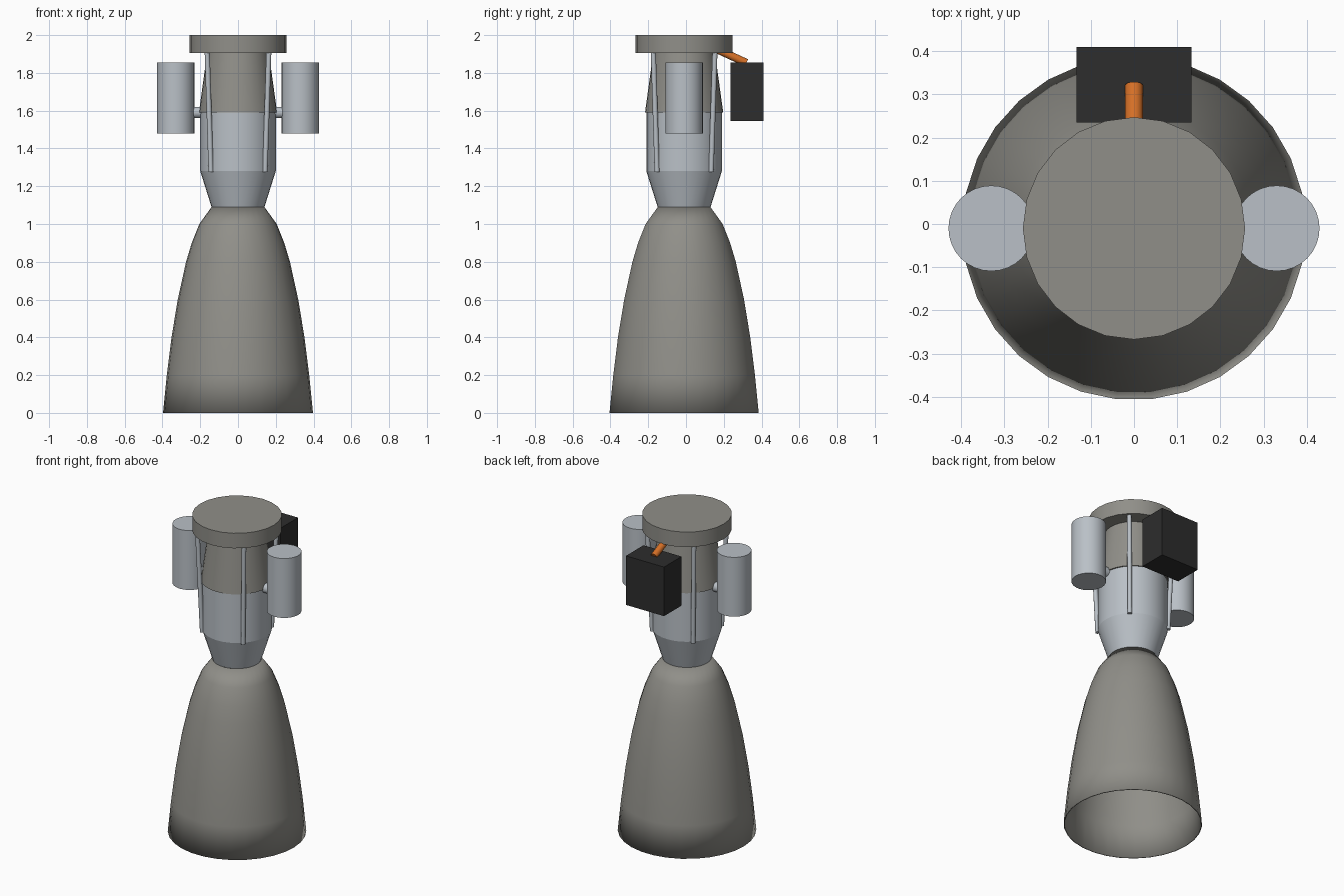
import bpy
import bmesh
import math
from mathutils import Vector

AXIS_Y = -0.01  # the round parts share this centre line

cube = bpy.data.objects.get("Cube")
if cube:
    bpy.data.objects.remove(cube, do_unlink=True)


def material(name, rgb):
    mat = bpy.data.materials.new(name)
    mat.use_nodes = True
    mat.diffuse_color = (*rgb, 1)
    mat.node_tree.nodes["Principled BSDF"].inputs["Base Color"].default_value = (*rgb, 1)
    return mat


GREY = material("warm grey metal", (0.28, 0.275, 0.25))
SILVER = material("pale silver", (0.49, 0.53, 0.57))
BLACK = material("matt black", (0.026, 0.026, 0.026))
ORANGE = material("orange pipe", (0.66, 0.16, 0.02))


def finish(name, bm, mat, angle=30):
    """Turn a bmesh into a shaded object."""
    bmesh.ops.recalc_face_normals(bm, faces=bm.faces)
    mesh = bpy.data.meshes.new(name)
    bm.to_mesh(mesh)
    bm.free()
    mesh.materials.append(mat)
    obj = bpy.data.objects.new(name, mesh)
    bpy.context.collection.objects.link(obj)
    bpy.ops.object.select_all(action='DESELECT')
    obj.select_set(True)
    bpy.context.view_layer.objects.active = obj
    bpy.ops.object.shade_smooth_by_angle(angle=math.radians(angle))
    return obj


def lathe(name, profile, mat, sides, caps=True, angle=30):
    """Revolve (radius, height) points about the centre line."""
    bm = bmesh.new()
    rings = []
    for r, z in profile:
        turns = [2 * math.pi * i / sides for i in range(sides)]
        rings.append([bm.verts.new((r * math.cos(a), AXIS_Y + r * math.sin(a), z))
                      for a in turns])
    for low, high in zip(rings, rings[1:]):
        for i in range(sides):
            j = (i + 1) % sides
            bm.faces.new((low[i], low[j], high[j], high[i]))
    if caps:
        bm.faces.new(rings[0])
        bm.faces.new(rings[-1])
    return finish(name, bm, mat, angle)


def rod(name, start, end, radius, mat, sides=16):
    """Closed cylinder between two points."""
    start, end = Vector(start), Vector(end)
    axis = end - start
    bm = bmesh.new()
    bmesh.ops.create_cone(bm, cap_ends=True, segments=sides, radius1=radius,
                          radius2=radius, depth=axis.length)
    bm.transform(axis.to_track_quat('Z', 'Y').to_matrix().to_4x4())
    bmesh.ops.translate(bm, verts=bm.verts, vec=(start + end) / 2)
    return finish(name, bm, mat)


# Open bell with a thin wall
bell = lathe("nozzle_bell",
             [(0.397, 0), (0.377, 0.2), (0.352, 0.4), (0.319, 0.6), (0.275, 0.8),
              (0.245, 0.9), (0.205, 1.0), (0.14, 1.09)],
             GREY, 30, caps=False, angle=40)
wall = bell.modifiers.new("thin wall", 'SOLIDIFY')
wall.thickness = 0.006
wall.offset = -1

# Central stack
lathe("combustion_chamber", [(0.14, 1.09), (0.2, 1.28), (0.2, 1.59)], SILVER, 32, angle=15)
lathe("upper_cone", [(0.207, 1.59), (0.163, 1.91)], GREY, 32)
lathe("mounting_plate", [(0.257, 1.905), (0.257, 2.0)], GREY, 24)

# Side tanks with their connecting pipes
for side, label in ((1, "left"), (-1, "right")):
    rod(label + "_tank", (side * 0.33, AXIS_Y, 1.48), (side * 0.33, AXIS_Y, 1.855),
        0.099, SILVER, 32)
    rod(label + "_tank_pipe", (side * 0.15, AXIS_Y, 1.59), (side * 0.3, AXIS_Y, 1.59),
        0.03, SILVER)

    # Struts from the chamber up to the plate
    for depth, place in ((-1, "front"), (1, "back")):
        rod(f"{place}_{label}_strut",
            (side * 0.143, AXIS_Y + depth * 0.143, 1.275),
            (side * 0.163, AXIS_Y + depth * 0.163, 1.91), 0.0135, SILVER)

# Control box on the back and its pipe
bm = bmesh.new()
bmesh.ops.create_cube(bm, size=1)
bmesh.ops.scale(bm, verts=bm.verts, vec=(0.266, 0.175, 0.31))
bmesh.ops.translate(bm, verts=bm.verts, vec=(0, 0.322, 1.7))
finish("control_box", bm, BLACK)
rod("control_pipe", (0, 0.12, 1.945), (0, 0.32, 1.853), 0.021, ORANGE)
